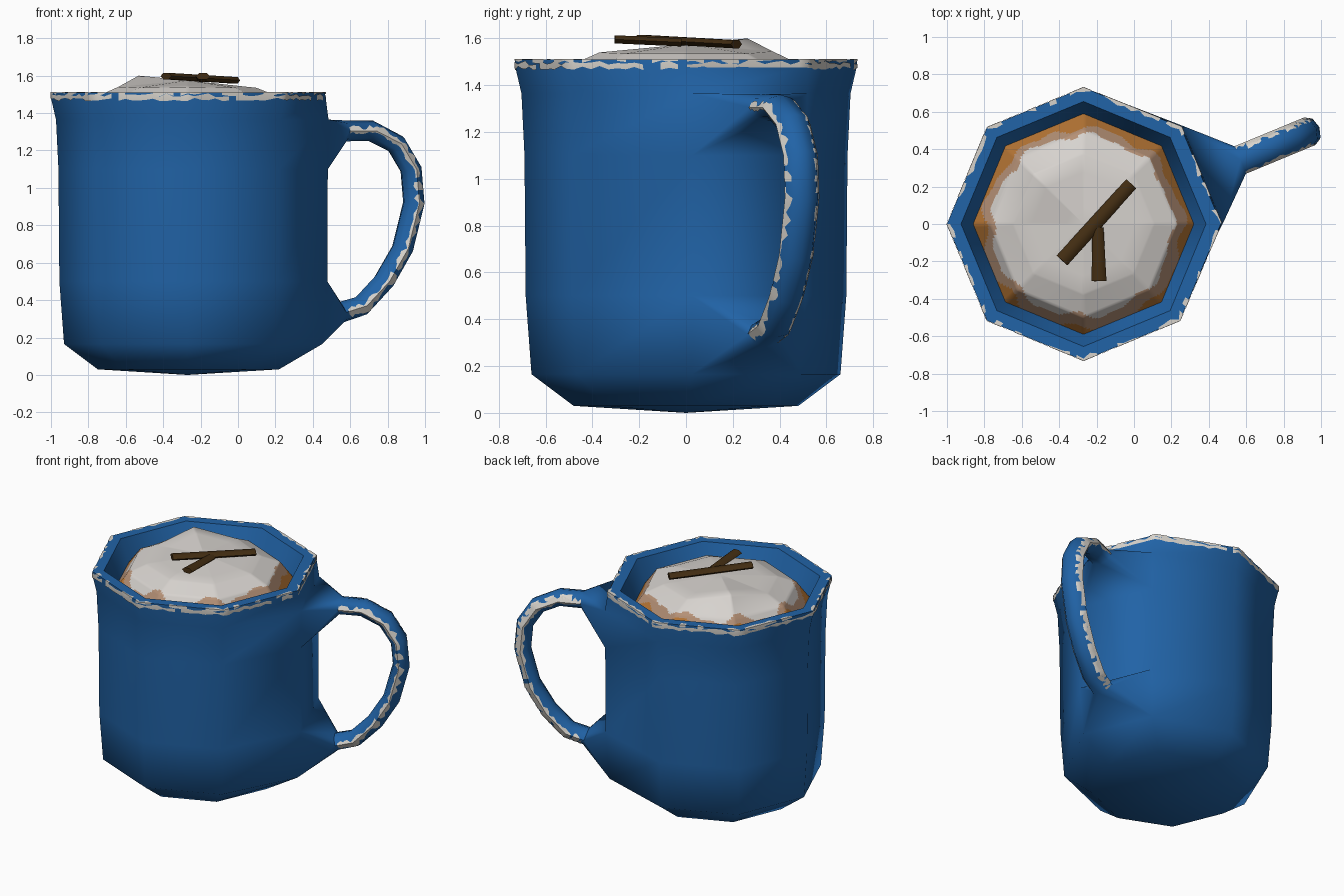
import bpy, bmesh, math, random
from mathutils import Vector

if "Cube" in bpy.data.objects:
    bpy.data.objects.remove(bpy.data.objects["Cube"])

random.seed(4)
CX = -0.27                       # mug axis
HA = math.radians(22.5)          # direction of the handle
RADIAL = Vector((math.cos(HA), math.sin(HA), 0))
SIDE = Vector((-math.sin(HA), math.cos(HA), 0))


def material(name, rgb):
    m = bpy.data.materials.new(name)
    m.diffuse_color = (*rgb, 1)
    m.use_nodes = True
    m.node_tree.nodes["Principled BSDF"].inputs["Base Color"].default_value = m.diffuse_color
    return m


BLUE = material("blue enamel", (0.015, 0.125, 0.385))
WORN = material("worn white", (0.68, 0.65, 0.60))
CREAM = material("cream", (0.68, 0.65, 0.62))
TAN = material("melted tan", (0.46, 0.28, 0.18))
COFFEE = material("coffee brown", (0.47, 0.18, 0.035))
BARK = material("cinnamon brown", (0.055, 0.026, 0.006))


def finish(bm, name, mats, angle=50, fix=True):
    if fix:
        bmesh.ops.recalc_face_normals(bm, faces=bm.faces)
    me = bpy.data.meshes.new(name)
    bm.to_mesh(me)
    bm.free()
    for m in mats:
        me.materials.append(m)
    ob = bpy.data.objects.new(name, me)
    bpy.context.collection.objects.link(ob)
    bpy.ops.object.select_all(action='DESELECT')
    ob.select_set(True)
    bpy.context.view_layer.objects.active = ob
    bpy.ops.object.shade_smooth_by_angle(angle=math.radians(angle))
    return ob


def oct_pt(i, r, z):
    a = i * math.pi / 4
    return Vector((CX + r * math.cos(a), r * math.sin(a), z))


def handle_ring(x, z, tx, tz, k=1.0):
    """Eight-sided section; x is read in the front view, t is the path tangent."""
    w, h = 0.077 * k, 0.056 * k
    t = (RADIAL * tx + Vector((0, 0, tz))).normalized()
    n = SIDE.cross(t)
    c = Vector((CX, -0.005, z)) + RADIAL * (x - CX) / math.cos(HA)
    return [c + SIDE * w * math.cos(j * math.pi / 4) + n * h * math.sin(j * math.pi / 4)
            for j in range(8)]


PATH = [(0.57, 1.305), (0.71, 1.305), (0.845, 1.235), (0.925, 1.10), (0.94, 0.92),
        (0.88, 0.675), (0.78, 0.50), (0.66, 0.37), (0.55, 0.335)]


def handle_rings(k=1.0):
    out = []
    for i, (x, z) in enumerate(PATH):
        a, b = PATH[max(i - 1, 0)], PATH[min(i + 1, len(PATH) - 1)]
        out.append(handle_ring(x, z, b[0] - a[0], b[1] - a[1], k))
    return out


# Mug body: octagonal lathe, wall drawn out on the handle side
bm = bmesh.new()
profile = [(0.48, 0.03), (0.66, 0.165), (0.685, 0.5), (0.69, 1.10), (0.703, 1.365),
           (0.73, 1.48), (0.73, 1.51), (0.655, 1.51), (0.585, 1.34)]
pull = [0.01, 0.065, 0.068, 0.065, 0.055, 0.01, 0.005, 0, 0]
rings = [[bm.verts.new(oct_pt(i, r, z) + (RADIAL * p if i < 2 else Vector()))
          for i in range(8)] for (r, z), p in zip(profile, pull)]
base = bm.verts.new((CX, 0, 0))
for i in range(8):
    j = (i + 1) % 8
    bm.faces.new((base, rings[0][j], rings[0][i]))
    for k in range(len(rings) - 1):
        if i == 0 and k in (1, 3):
            continue             # openings for the handle roots
        bm.faces.new((rings[k][i], rings[k][j], rings[k + 1][j], rings[k + 1][i]))
# Handle tube, grown from the two openings
hr = [[bm.verts.new(p) for p in ring] for ring in handle_rings()]
for a, b in zip(hr, hr[1:]):
    for j in range(8):
        q = (j + 1) % 8
        bm.faces.new((a[j], a[q], b[q], b[j]))


def root(ring, k):
    """Join the wall opening above profile row k to the end of the handle."""
    mid = sum((v.co for v in ring), Vector()) / 8
    corners = []
    for j in (1, 3, 5, 7):
        d = ring[j].co - mid
        corners.append(rings[k + 1 if d.z > 0 else k][1 if d.dot(SIDE) > 0 else 0])
    for m in range(4):
        c, d = corners[m], corners[(m + 1) % 4]
        r = [ring[(1 + 2 * m + e) % 8] for e in range(3)]
        bm.faces.new((c, r[0], r[1]))
        bm.faces.new((c, r[1], d))
        bm.faces.new((d, r[1], r[2]))


root(hr[0], 3)
root(hr[-1], 1)
finish(bm, "mug_with_handle", [BLUE], 55)


# Worn paint: ragged thin strips along an edge line
def wear(bm, edge, lo, hi, n, keep, flo, fhi):
    rows = []
    for s in range(len(edge) - 1):
        for m in range(n):
            t = m / n
            e = edge[s].lerp(edge[s + 1], t)
            a = e.lerp(lo[s].lerp(lo[s + 1], t), random.uniform(*flo))
            b = e.lerp(hi[s].lerp(hi[s + 1], t), random.uniform(*fhi))
            rows.append([bm.verts.new(p) for p in (a, e, b)])
    for p, q in zip(rows, rows[1:]):
        if random.random() < keep:
            bm.faces.new((p[0], q[0], q[1], p[1]))
            bm.faces.new((p[1], q[1], q[2], p[2]))


def rim_line(r, z):
    pts = [oct_pt(i, r, z) for i in range(9)]
    for i in (0, 1, 8):
        pts[i] += RADIAL * 0.009
    return pts


bm = bmesh.new()
wear(bm, rim_line(0.733, 1.484), rim_line(0.731, 1.464), rim_line(0.733, 1.512),
     14, 0.96, (0.1, 1), (0.1, 0.8))
wear(bm, rim_line(0.732, 1.512), rim_line(0.733, 1.49), rim_line(0.69, 1.512),
     14, 0.5, (0.2, 1), (0.1, 0.7))
finish(bm, "rim_wear", [WORN], fix=False)

bm = bmesh.new()
big = handle_rings(1.035)
col = lambda j: [r[j % 8] for r in big]
wear(bm, col(4), col(3), col(5), 8, 0.93, (0.1, 0.6), (0.1, 1))
wear(bm, col(0), col(1), col(7), 8, 0.93, (0.1, 0.6), (0.3, 1))
wear(bm, col(7), col(0), col(6), 8, 0.6, (0.2, 0.9), (0.05, 0.3))
# point the strips away from the handle's centre line
bm.normal_update()
mids = [sum(r, Vector()) / 8 for r in big]
for f in bm.faces:
    c = f.calc_center_median()
    near = min(mids, key=lambda p: (p - c).length)
    if f.normal.dot(c - near) < 0:
        f.normal_flip()
finish(bm, "handle_wear", [WORN], fix=False)

# Cream mound floating on coffee: octagonal dome, coloured by radius
bm = bmesh.new()
SEG = 24
N = 8 * SEG
peaks = [1.535, 1.535, 1.545, 1.60, 1.54, 1.535, 1.54, 1.535]
keys = [(0.0, [1.575] * 8), (0.37, peaks), (0.50, [1.482] * 8), (0.59, [1.36] * 8)]
grid = []
for (r0, z0), (r1, z1), n in zip(keys, keys[1:], (4, 10, 14)):
    for m in range(n + (r1 == 0.59)):
        t = m / n
        ring = [oct_pt(i, r0 + (r1 - r0) * t, z0[i] + (z1[i] - z0[i]) * t)
                for i in range(8)]
        grid.append([bm.verts.new(ring[i].lerp(ring[(i + 1) % 8], s / SEG))
                     for i in range(8) for s in range(SEG)])
for p, q in zip(grid, grid[1:]):
    for i in range(N):
        j = (i + 1) % N
        f = bm.faces.new((p[i], q[i], q[j], p[j]))
        c = f.calc_center_median()
        a = math.atan2(c.y, c.x - CX)
        r = math.hypot(c.x - CX, c.y)
        edge = 0.482 + 0.014 * math.sin(9 * a + 1) + 0.009 * math.sin(17 * a + 1)
        edge += 0.012 * math.cos(a + 2.2)
        melt = 0.05 + 0.014 * math.cos(a + 1.2) + 0.008 * math.sin(11 * a)
        f.material_index = 0 if r < edge else 1 if r < edge + melt else 2
bmesh.ops.remove_doubles(bm, verts=bm.verts, dist=1e-5)
finish(bm, "cream_and_coffee", [CREAM, TAN, COFFEE], 60)


# Cinnamon sticks: flattened tapered hexagonal prisms
def stick(name, a, b, wa, wb):
    a, b = Vector(a), Vector(b)
    d = (b - a).normalized()
    side = d.cross(Vector((0, 0, 1))).normalized()
    up = side.cross(d)
    bm = bmesh.new()
    ends = [[bm.verts.new(p + side * w * math.cos(k * math.pi / 3)
                          + up * 0.02 * math.sin(k * math.pi / 3)) for k in range(6)]
            for p, w in ((a, wa), (b, wb))]
    for k in range(6):
        j = (k + 1) % 6
        bm.faces.new((ends[0][k], ends[0][j], ends[1][j], ends[1][k]))
    for e in ends:
        bm.faces.new(e)
    finish(bm, name, [BARK], 65)


stick("long_cinnamon_stick", (-0.385, -0.195, 1.598), (-0.015, 0.215, 1.575), 0.039, 0.036)
stick("short_cinnamon_stick", (-0.187, -0.305, 1.596), (-0.193, -0.02, 1.583), 0.04, 0.03)
